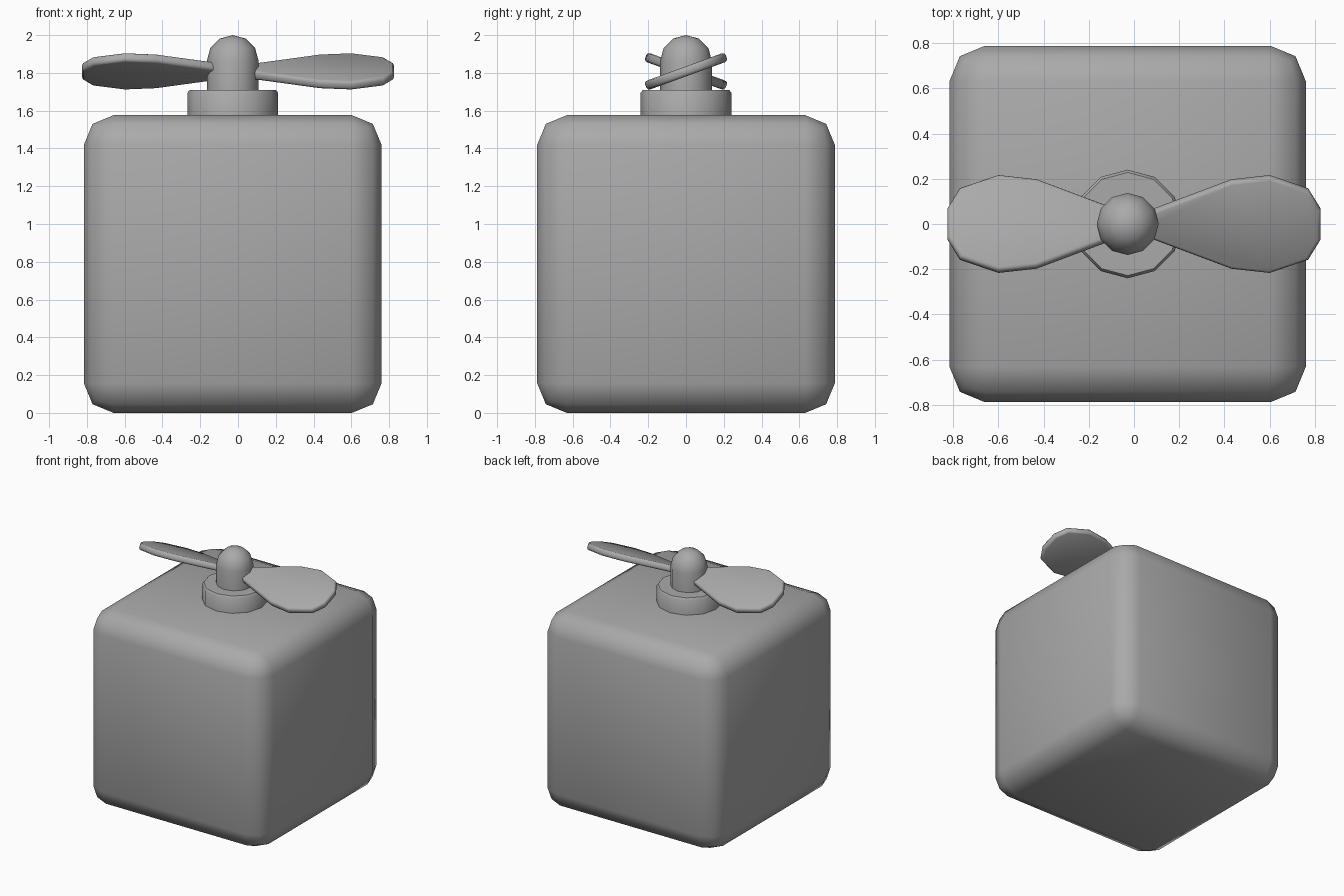
import bpy
import bmesh
from math import radians, pi, sin, cos
from mathutils import Matrix

cube = bpy.data.objects.get("Cube")
if cube:
    bpy.data.objects.remove(cube, do_unlink=True)

GREY = (0.4, 0.4, 0.4, 1)
grey = bpy.data.materials.new("plain grey")
grey.use_nodes = True
grey.diffuse_color = GREY
grey.node_tree.nodes["Principled BSDF"].inputs["Base Color"].default_value = GREY

AXIS_X = -0.028   # body and hub axis
SIDES = 12


def finish(name, bm, bevel=0, segments=2, angle=60):
    """Turn a bmesh into a smooth shaded object, with rounded edges if asked."""
    bmesh.ops.recalc_face_normals(bm, faces=bm.faces)
    mesh = bpy.data.meshes.new(name)
    bm.to_mesh(mesh)
    bm.free()
    mesh.materials.append(grey)
    obj = bpy.data.objects.new(name, mesh)
    bpy.context.collection.objects.link(obj)
    bpy.ops.object.select_all(action='DESELECT')
    obj.select_set(True)
    bpy.context.view_layer.objects.active = obj
    if bevel:
        mod = obj.modifiers.new("rounding", 'BEVEL')
        mod.width = bevel
        mod.segments = segments
        mod.limit_method = 'ANGLE'
        mod.angle_limit = radians(50)
        bpy.ops.object.modifier_apply(modifier=mod.name)
    bpy.ops.object.shade_smooth_by_angle(angle=radians(angle))
    return obj


def lathe(name, profile, **kw):
    """Spin (radius, height) points around the hub axis."""
    bm = bmesh.new()
    rings = []
    for r, z in profile:
        rings.append([bm.verts.new((AXIS_X + r * cos(2 * pi * i / SIDES),
                                    r * sin(2 * pi * i / SIDES), z))
                      for i in range(SIDES)])
    for low, high in zip(rings, rings[1:]):
        for i in range(SIDES):
            j = (i + 1) % SIDES
            bm.faces.new((low[i], low[j], high[j], high[i]))
    bm.faces.new(rings[0])
    bm.faces.new(rings[-1])
    bmesh.ops.remove_doubles(bm, verts=bm.verts, dist=0.0005)
    return finish(name, bm, **kw)


# Rounded cube body
SIZE = 1.576
bm = bmesh.new()
bmesh.ops.create_cube(bm, size=SIZE,
                      matrix=Matrix.Translation((AXIS_X, 0, SIZE / 2)))
finish("body", bm, bevel=0.157)

# Collar under the hub
lathe("collar", [(0.24, 1.54), (0.24, 1.695), (0.228, 1.71)], angle=40)

# Hub with domed top
R = 0.137
dome = [(max(R * cos(radians(a)), 0.0001), 2 - R + R * sin(radians(a)))
        for a in range(0, 91, 30)]
lathe("hub", [(R, 1.68)] + dome)

# Two pitched propeller blades, one turned half a circle from the other
half = [(0.0, 0.035), (0.43, 0.207), (0.6, 0.227), (0.77, 0.165), (0.825, 0.07)]
outline = half + [(x, -y) for x, y in reversed(half)]
THICK = 0.05
for name, turn in (("left_blade", 0), ("right_blade", pi)):
    bm = bmesh.new()
    face = bm.faces.new([bm.verts.new((x, y, -THICK / 2)) for x, y in outline])
    grown = bmesh.ops.extrude_face_region(bm, geom=[face])
    top = [v for v in grown["geom"] if isinstance(v, bmesh.types.BMVert)]
    bmesh.ops.translate(bm, verts=top, vec=(0, 0, THICK))
    bm.transform(Matrix.Translation((0, 0, 1.808))
                 @ Matrix.Rotation(turn, 4, 'Z')
                 @ Matrix.Rotation(radians(20), 4, 'X'))
    finish(name, bm, bevel=0.016)
